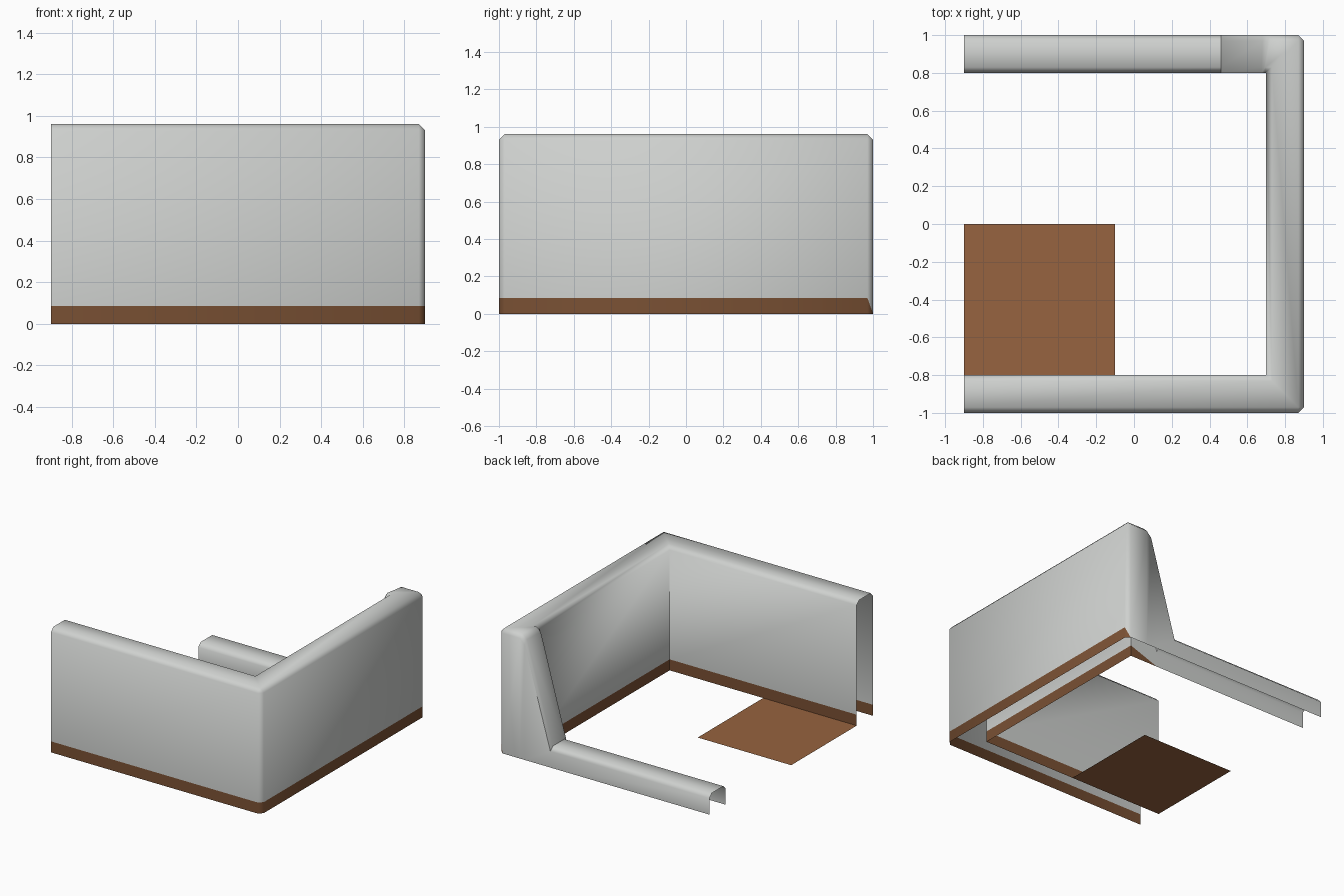
import bpy, bmesh, math

if "Cube" in bpy.data.objects:
    bpy.data.objects.remove(bpy.data.objects["Cube"])


def material(name, rgb):
    m = bpy.data.materials.new(name)
    m.diffuse_color = (*rgb, 1)
    m.use_nodes = True
    m.node_tree.nodes["Principled BSDF"].inputs["Base Color"].default_value = m.diffuse_color
    return m


grey = material("wall grey", (0.62, 0.635, 0.62))
dark_brown = material("base brown", (0.195, 0.082, 0.034))
brown = material("floor brown", (0.31, 0.125, 0.050))

B = 0.085   # height of the brown base band
C = 0.03    # chamfer size
TOP, LOW = 0.96, 0.155

# Stations along the wall:
# outer xy, inner xy, outer top xy, inner top xy, height, outer band, inner band
inner_front, inner_back = (0.7, -0.8), (0.7, 0.8)
stations = [
    ((-0.9, -1), (-0.9, -0.8), (-0.9, -1 + C), (-0.9, -0.8 - C), TOP, B, B),
    ((0.9 - C, -1), inner_front, (0.9 - C, -1 + C), (0.7 + C, -0.8 - C), TOP, B, B),
    ((0.9, -1 + C), inner_front, (0.9 - C, -1 + C), (0.7 + C, -0.8 - C), TOP, B, B),
    ((0.9, 1 - C), inner_back, (0.9 - C, 1 - C), (0.7 + C, 0.8 + C), TOP, B, B),
    ((0.9 - C, 1), inner_back, (0.9 - C, 1 - C), (0.7 + C, 0.8 + C), TOP, 0, B),
]
# back wall: rounded shoulder, slope, then low rail
for x, xi, h, band in [(0.72, 0.695, TOP, B), (0.68, 0.675, 0.92, B * 0.9),
                       (0.46, 0.46, LOW, 0), (-0.9, -0.9, LOW, 0)]:
    stations.append(((x, 1), (xi, 0.8), (x, 1 - C), (xi, 0.8 + C), h, 0, band))

# Hollow wall shell, open at the bottom and both ends
bm = bmesh.new()
rings = []
for o, i, ot, it, h, bo, bi in stations:
    pts = [(*o, 0), (*o, bo), (*o, h - C), (*ot, h),
           (*it, h), (*i, h - C), (*i, bi), (*i, 0)]
    rings.append([bm.verts.new(p) for p in pts])
for a, b in zip(rings, rings[1:]):
    for j in range(7):
        f = bm.faces.new((a[j], b[j], b[j + 1], a[j + 1]))
        f.material_index = 1 if j in (0, 6) else 0
        f.smooth = True
bmesh.ops.remove_doubles(bm, verts=bm.verts, dist=0.0005)
me = bpy.data.meshes.new("wall_shell")
bm.to_mesh(me)
bm.free()
me.materials.append(grey)
me.materials.append(dark_brown)
me.set_sharp_from_angle(angle=math.radians(60))
bpy.context.collection.objects.link(bpy.data.objects.new("wall_shell", me))

# Floor panel in the front left corner
bpy.ops.mesh.primitive_plane_add(size=0.8, location=(-0.5, -0.4, 0))
floor = bpy.context.object
floor.name = "floor_panel"
floor.data.materials.append(brown)
